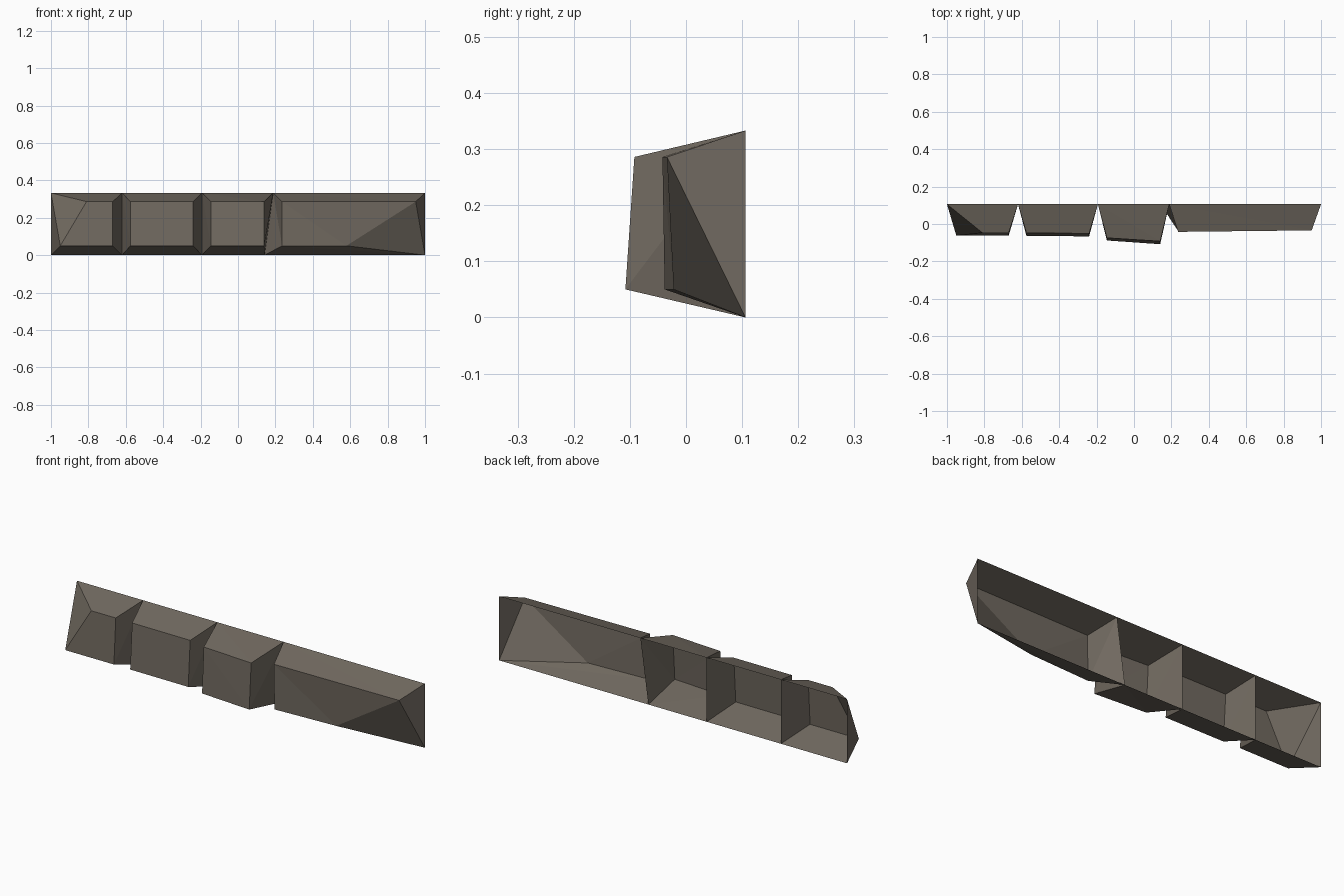
import bpy
import bmesh

cube = bpy.data.objects.get("Cube")
if cube:
    bpy.data.objects.remove(cube, do_unlink=True)

stone = bpy.data.materials.new("grey_brown_stone")
stone.use_nodes = True
colour = (0.165, 0.143, 0.117, 1)
stone.diffuse_color = colour
stone.node_tree.nodes["Principled BSDF"].inputs["Base Color"].default_value = colour

BACK, HEIGHT = 0.106, 0.333      # open back plane and full height
LOW, HIGH = 0.05, 0.286          # heights of the front face edges

# Joints between bricks: (top x, bottom x) on the back plane
joints = [(-1, -1), (-0.62, -0.62), (-0.193, -0.193), (0.188, 0.142), (1, 1)]


def brick(name, left, right, front, flip_right=False):
    """Open-backed bevelled brick; front = top-left, top-right, bottom-right, bottom-left (x, y)."""
    bm = bmesh.new()
    back = [bm.verts.new((x, BACK, z)) for x, z in
            ((left[0], HEIGHT), (right[0], HEIGHT), (right[1], 0), (left[1], 0))]
    face = [bm.verts.new((x, y, z)) for (x, y), z in zip(front, (HIGH, HIGH, LOW, LOW))]
    tl, tr, br, bl = face
    btl, btr, bbr, bbl = back
    # front, top and bottom bevels
    tris = [(tl, bl, br), (tl, br, tr), (btl, tl, tr), (btl, tr, btr),
            (bl, bbl, bbr), (bl, bbr, br)]
    # left wall
    tris += [(btl, bl, tl), (btl, bbl, bl)]
    # right wall
    if flip_right:
        tris += [(tr, br, bbr), (tr, bbr, btr)]
    else:
        tris += [(tr, br, btr), (br, bbr, btr)]
    for t in tris:
        bm.faces.new(t)
    mesh = bpy.data.meshes.new(name)
    bm.to_mesh(mesh)
    bm.free()
    mesh.materials.append(stone)
    bpy.context.collection.objects.link(bpy.data.objects.new(name, mesh))


# Front corners of each brick
fronts = {
    "chipped_end_brick": [(-0.81, -0.047), (-0.67, -0.047), (-0.67, -0.062), (-0.95, -0.062)],
    "short_brick": [(-0.575, -0.048), (-0.24, -0.05), (-0.24, -0.066), (-0.575, -0.064)],
    "raised_brick": [(-0.145, -0.074), (0.14, -0.092), (0.14, -0.108), (-0.145, -0.088)],
    "long_brick": [(0.236, -0.042), (0.95, -0.034), (0.58, -0.022), (0.236, -0.038)],
}
for i, (name, front) in enumerate(fronts.items()):
    brick(name, joints[i], joints[i + 1], front, flip_right=(name == "long_brick"))
